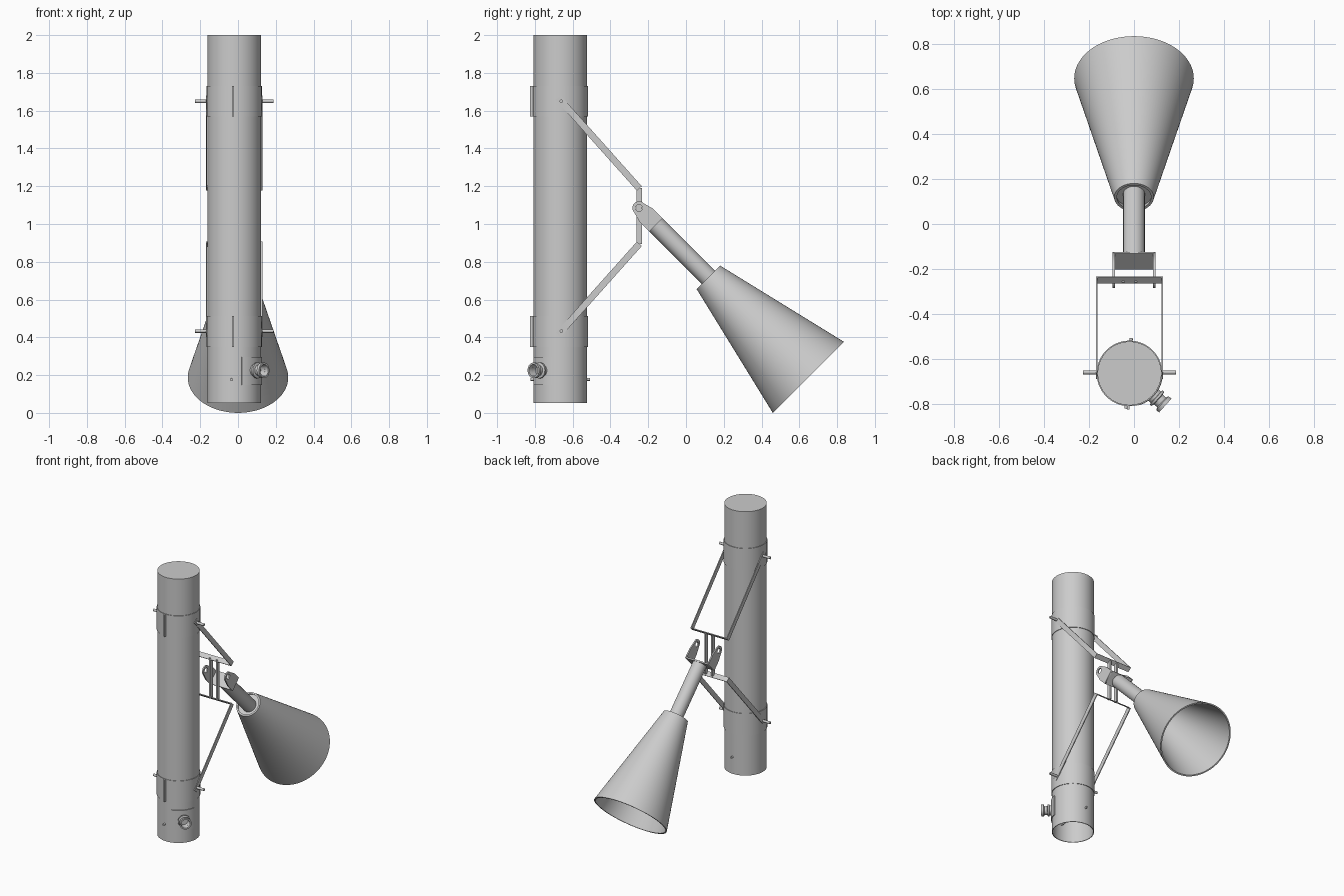
import bpy, bmesh, math
from mathutils import Matrix, Vector

if "Cube" in bpy.data.objects:
    bpy.data.objects.remove(bpy.data.objects["Cube"])

PX, PY = -0.02, -0.665            # post axis
R = 0.142                         # post radius
PIVOT = Vector((0, -0.249, 1.085))
S = math.sqrt(0.5)
AXIS = Vector((0, S, -S))         # horn direction


def finish(bm, name, smooth=False):
    bmesh.ops.remove_doubles(bm, verts=bm.verts, dist=1e-5)
    bmesh.ops.recalc_face_normals(bm, faces=bm.faces)
    me = bpy.data.meshes.new(name)
    bm.to_mesh(me)
    bm.free()
    ob = bpy.data.objects.new(name, me)
    bpy.context.collection.objects.link(ob)
    if smooth:
        bpy.ops.object.select_all(action='DESELECT')
        ob.select_set(True)
        bpy.context.view_layer.objects.active = ob
        bpy.ops.object.shade_smooth_by_angle(angle=math.radians(30))
    return ob


def lathe(name, prof, origin=(0, 0, 0), direction=(0, 0, 1), steps=64, closed=False,
          start=0.0, sweep=2 * math.pi):
    """Turn (radius, height) points round an axis; a part sweep gets end caps."""
    bm = bmesh.new()
    rot = Matrix.Rotation(start, 4, 'Z')
    vs = [bm.verts.new(rot @ Vector((r, 0, h))) for r, h in prof]
    edges = [bm.edges.new(p) for p in zip(vs, vs[1:])]
    if closed:
        edges.append(bm.edges.new((vs[-1], vs[0])))
    out = bmesh.ops.spin(bm, geom=vs + edges, cent=(0, 0, 0), axis=(0, 0, 1),
                         angle=sweep, steps=steps)
    if sweep < 6.28:
        bmesh.ops.holes_fill(bm, edges=[e for e in bm.edges if e.is_boundary], sides=0)
    q = Vector(direction).to_track_quat('Z', 'Y').to_matrix().to_4x4()
    if Vector(direction) == Vector((0, 0, 1)):
        q = Matrix.Identity(4)
    bm.transform(Matrix.Translation(origin) @ q)
    return finish(bm, name, True)


def box(name, lo, hi, matrix=Matrix.Identity(4)):
    bm = bmesh.new()
    lo, hi = Vector(lo), Vector(hi)
    bmesh.ops.create_cube(bm, size=1, matrix=matrix @ Matrix.Translation((lo + hi) / 2)
                          @ Matrix.Diagonal((*(hi - lo), 1)))
    return finish(bm, name)


def rod(name, a, b, r):
    a, b = Vector(a), Vector(b)
    n = (b - a).length
    return lathe(name, [(0, 0), (r, 0), (r, n), (0, n)], a, (b - a) / n, 20)


def frame(u, v, origin):
    u, v = Vector(u), Vector(v)
    m = Matrix((u, v, u.cross(v))).transposed().to_4x4()
    return Matrix.Translation(origin) @ m


# Hollow post, closed at the top
lathe("post", [(0, 2), (R, 2), (R, 0.053), (R - 0.005, 0.053), (R - 0.005, 1.99), (0, 1.99)],
      (PX, PY, 0))

# Clamp bands, each with a front seam fin and side bolts; bent strap out to the bracket
MID = 1.0415
for label, sgn in (("upper", 1), ("lower", -1)):
    zc = MID + sgn * 0.6085
    lo, hi = (1.568, 1.73) if sgn > 0 else (0.35, 0.512)
    lathe(label + "_band", [(R - 0.001, lo), (R + 0.004, lo), (R + 0.004, hi), (R - 0.001, hi)],
          (PX, PY, 0), closed=True)
    box(label + "_band_fin", (-0.031, -0.825, lo), (-0.021, PY - R + 0.004, hi))
    for side, s in (("left", -1), ("right", 1)):
        rod(f"{label}_{side}_bolt", (PX + s * 0.135, -0.66, zc), (PX + s * 0.207, -0.66, zc), 0.009)
    a = Vector((0, -0.677, MID + sgn * 0.628))
    b = Vector((0, -0.247, MID + sgn * 0.1465))
    d = (b - a).normalized()
    m = frame((1, 0, 0), d, (PX, a.y, a.z))
    n, w, t, h = (b - a).length, 0.149, 0.006, 0.0175
    outline = [(-w, 0), (-w + t, 0), (-w + t, n - t), (w - t, n - t), (w - t, 0), (w, 0), (w, n), (-w, n)]
    bm = bmesh.new()
    f = bm.faces.new([bm.verts.new((x, y, -h)) for x, y in outline])
    ext = bmesh.ops.extrude_face_region(bm, geom=[f])
    bmesh.ops.translate(bm, vec=(0, 0, 2 * h),
                        verts=[g for g in ext["geom"] if isinstance(g, bmesh.types.BMVert)])
    bm.transform(m)
    finish(bm, label + "_strap")

# Upright bars joining the two straps
for side, s in (("left", -1), ("right", 1)):
    x = PX + s * 0.028
    box(side + "_upright", (x - 0.006, -0.261, 0.893), (x + 0.006, -0.233, 1.19))

# Yoke: two cheeks with a round hole, and a cross plate
yoke = frame(AXIS, (0, S, S), PIVOT)
arc = [math.radians(90 + i * 12) for i in range(16)]
cheek = [(0.035 * math.cos(a), 0.035 * math.sin(a)) for a in arc]
cheek += [(0.055, -0.05), (0.126, -0.05), (0.126, 0.05), (0.055, 0.05)]
hole = [(0.018 * math.cos(i * math.pi / 12), 0.018 * math.sin(i * math.pi / 12)) for i in range(24)]
for side, s in (("left", -1), ("right", 1)):
    cu = bpy.data.curves.new(side + "_yoke_cheek", 'CURVE')
    cu.dimensions, cu.fill_mode, cu.extrude = '2D', 'BOTH', 0.005
    for pts in (cheek, hole):
        sp = cu.splines.new('POLY')
        sp.points.add(len(pts) - 1)
        for p, (u, v) in zip(sp.points, pts):
            p.co = (u, v, 0, 1)
        sp.use_cyclic_u = True
    ob = bpy.data.objects.new(side + "_yoke_cheek", cu)
    bpy.context.collection.objects.link(ob)
    ob.matrix_world = yoke @ Matrix.Translation((0, 0, s * 0.09))
    bpy.ops.object.select_all(action='DESELECT')
    ob.select_set(True)
    bpy.context.view_layer.objects.active = ob
    bpy.ops.object.convert(target='MESH')
box("yoke_plate", (0.116, -0.05, -0.088), (0.126, 0.05, 0.088), yoke)

# Stem and hollow horn
rod("horn_stem", PIVOT + AXIS * 0.122, PIVOT + AXIS * 0.55, 0.049)
lathe("horn", [(0, 0.54), (0.08, 0.54), (0.076, 0.52), (0.088, 0.52), (0.266, 1.268),
               (0.256, 1.268), (0.085, 0.555), (0, 0.555)], PIVOT, AXIS, 96)

# Curved saddle plate and hose fitting near the foot of the post
ang = math.radians(-42)
lathe("fitting_saddle", [(R - 0.002, 0.147), (R + 0.006, 0.147), (R + 0.006, 0.295), (R - 0.002, 0.295)],
      (PX, PY, 0), steps=20, closed=True, start=ang - math.radians(32), sweep=math.radians(64))
lathe("hose_fitting", [(0, 0.138), (0.034, 0.138), (0.034, 0.158), (0.042, 0.16), (0.042, 0.17),
                       (0.029, 0.173), (0.029, 0.192), (0.041, 0.197), (0.041, 0.214),
                       (0.031, 0.214), (0.027, 0.165), (0, 0.165)],
      (PX, PY, 0.225), (math.cos(ang), math.sin(ang), 0), 40)

# Cross pin through the foot of the post
rod("cross_pin", (-0.036, -0.822, 0.177), (-0.012, -0.508, 0.177), 0.007)
